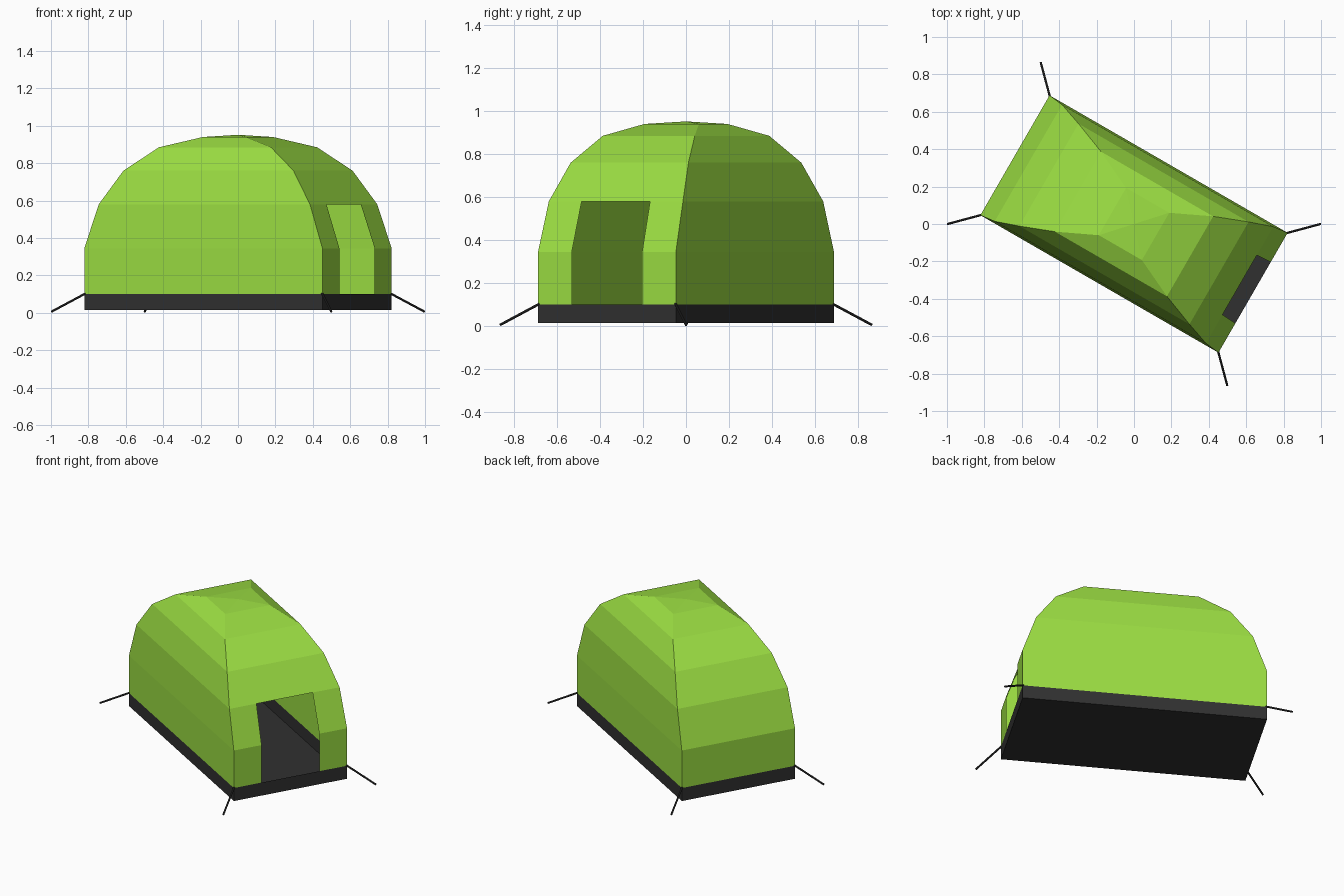
import bpy, bmesh, math
from mathutils import Vector, Matrix

if "Cube" in bpy.data.objects:
    bpy.data.objects.remove(bpy.data.objects["Cube"])

TURN = Matrix.Rotation(math.radians(-30), 4, 'Z')  # whole tent sits turned on the ground


def material(name, color):
    m = bpy.data.materials.new(name)
    m.diffuse_color = color
    m.use_nodes = True
    m.node_tree.nodes["Principled BSDF"].inputs["Base Color"].default_value = m.diffuse_color
    return m


def finish(name, bm, mat):
    bm.transform(TURN)
    me = bpy.data.meshes.new(name)
    bm.to_mesh(me)
    bm.free()
    me.materials.append(mat)
    ob = bpy.data.objects.new(name, me)
    bpy.context.collection.objects.link(ob)
    return ob


green = material("green_fabric", (0.33, 0.73, 0.055, 1))
dark = material("dark_groundsheet", (0.03, 0.03, 0.03, 1))
HALF_L, HALF_W = 0.735, 0.37

# Canopy: rectangular rings shrinking towards the apex, doorway left open on one end
levels = [(0.735, 0.37, 0.10), (0.735, 0.37, 0.345), (0.652, 0.36, 0.58),
          (0.525, 0.316, 0.76), (0.346, 0.247, 0.885), (0.133, 0.146, 0.94)]
DOOR = 0.51
bm = bmesh.new()
rings = []
for a, b, z in levels:
    outline = [(-a, -b), (a, -b), (a, -DOOR * b), (a, DOOR * b), (a, b), (-a, b)]
    rings.append([bm.verts.new((x, y, z)) for x, y in outline])
for row, (low, high) in enumerate(zip(rings, rings[1:])):
    for i in range(6):
        if i == 2 and row < 2:
            continue  # doorway
        j = (i + 1) % 6
        bm.faces.new((low[i], low[j], high[j], high[i]))
apex = bm.verts.new((0, 0, 0.952))
for i in range(6):
    bm.faces.new((rings[-1][i], rings[-1][(i + 1) % 6], apex))
finish("canopy", bm, green)

# Groundsheet: open tray with a floor and low walls
bm = bmesh.new()
corners = [(-HALF_L, -HALF_W), (HALF_L, -HALF_W), (HALF_L, HALF_W), (-HALF_L, HALF_W)]
low = [bm.verts.new((x, y, 0.015)) for x, y in corners]
high = [bm.verts.new((x, y, 0.10)) for x, y in corners]
bm.faces.new(low[::-1])
for i in range(4):
    j = (i + 1) % 4
    bm.faces.new((low[i], low[j], high[j], high[i]))
finish("groundsheet", bm, dark)

# Guy ropes: one thin rod from each corner out to the ground
for n, (sx, sy) in enumerate([(-1, -1), (1, -1), (1, 1), (-1, 1)]):
    start = Vector((sx * (HALF_L - 0.005), sy * (HALF_W - 0.005), 0.104))
    end = Vector((sx * 0.864, sy * 0.499, 0.006))
    d = end - start
    place = Matrix.Translation((start + end) / 2) @ d.to_track_quat('Z', 'Y').to_matrix().to_4x4()
    bm = bmesh.new()
    bmesh.ops.create_cone(bm, cap_ends=True, segments=8, radius1=0.006, radius2=0.006,
                          depth=d.length, matrix=place)
    finish(f"guy_rope_{n + 1}", bm, dark)
